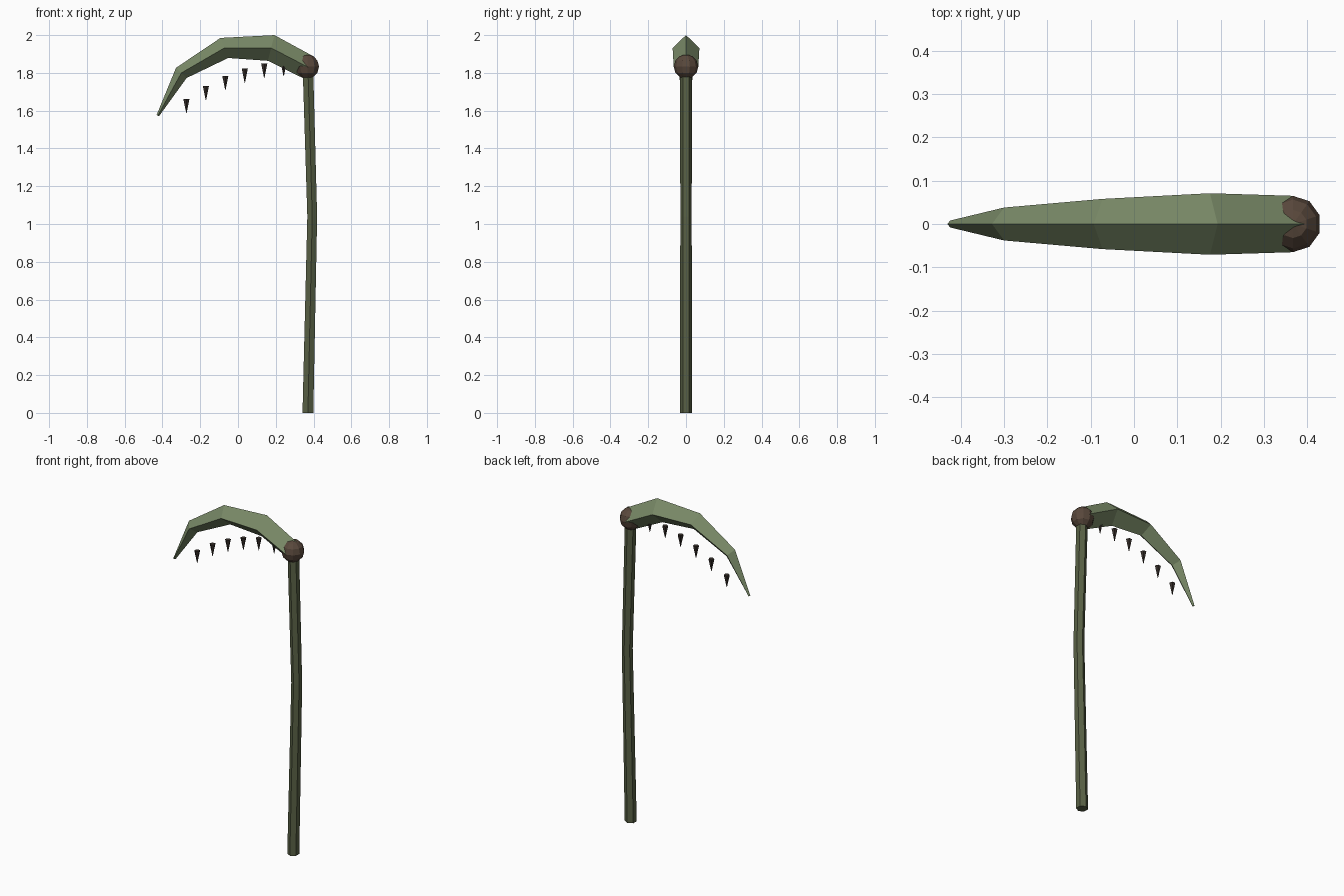
import bpy, bmesh, math

if "Cube" in bpy.data.objects:
    bpy.data.objects.remove(bpy.data.objects["Cube"])


def material(name, rgb):
    m = bpy.data.materials.new(name)
    m.diffuse_color = (*rgb, 1)
    m.use_nodes = True
    m.node_tree.nodes["Principled BSDF"].inputs["Base Color"].default_value = m.diffuse_color
    return m


def loft(name, rings, mat):
    """Skin a list of equal-length vertex rings and cap both ends."""
    bm = bmesh.new()
    loops = [[bm.verts.new(p) for p in ring] for ring in rings]
    n = len(loops[0])
    for a, b in zip(loops, loops[1:]):
        for i in range(n):
            j = (i + 1) % n
            bm.faces.new((a[i], a[j], b[j], b[i]))
    bm.faces.new(loops[0])
    bm.faces.new(loops[-1])
    bmesh.ops.recalc_face_normals(bm, faces=bm.faces)
    mesh = bpy.data.meshes.new(name)
    bm.to_mesh(mesh)
    bm.free()
    mesh.materials.append(mat)
    obj = bpy.data.objects.new(name, mesh)
    bpy.context.collection.objects.link(obj)
    return obj


stem_green = material("stem_green", (0.10, 0.12, 0.06))
leaf_green = material("leaf_green", (0.19, 0.25, 0.135))
knot_brown = material("knot_brown", (0.10, 0.065, 0.045))
thorn_dark = material("thorn_dark", (0.04, 0.03, 0.025))

# Handle: slightly bowed six-sided stem
handle_path = [(0.37, 0.0, 0.033), (0.393, 1.04, 0.030), (0.37, 1.83, 0.032)]
loft("handle", [[(x + r * math.sin(k * math.pi / 3), r * math.cos(k * math.pi / 3), z)
                 for k in range(6)] for x, z, r in handle_path], stem_green)

# Blade: curved diamond section; ridge (x, z), lower edge (x, z), half thickness
blade_sections = [
    (0.395, 1.89, 0.345, 1.772, 0.065),
    (0.193, 2.00, 0.158, 1.864, 0.071),
    (-0.093, 1.985, -0.052, 1.879, 0.058),
    (-0.328, 1.827, -0.272, 1.773, 0.038),
    (-0.431, 1.577, -0.418, 1.571, 0.008),
]
loft("blade", [[(tx, 0, tz), ((tx + bx) / 2, w, (tz + bz) / 2), (bx, 0, bz),
                ((tx + bx) / 2, -w, (tz + bz) / 2)]
               for tx, tz, bx, bz, w in blade_sections], leaf_green)

# Knot joining handle and blade
bpy.ops.mesh.primitive_uv_sphere_add(segments=10, ring_count=6, radius=0.065,
                                     location=(0.367, 0, 1.833))
knot = bpy.context.object
knot.name = "knot"
knot.data.materials.append(knot_brown)

# Thorns hanging under the blade
for i, z in enumerate((1.624, 1.693, 1.746, 1.785, 1.811, 1.82)):
    bpy.ops.mesh.primitive_cone_add(vertices=5, radius1=0.017, radius2=0.001, depth=0.075,
                                    location=(-0.273 + 0.103 * i, 0, z),
                                    rotation=(math.pi, 0, 0))
    thorn = bpy.context.object
    thorn.name = f"thorn_{i + 1}"
    thorn.data.materials.append(thorn_dark)
